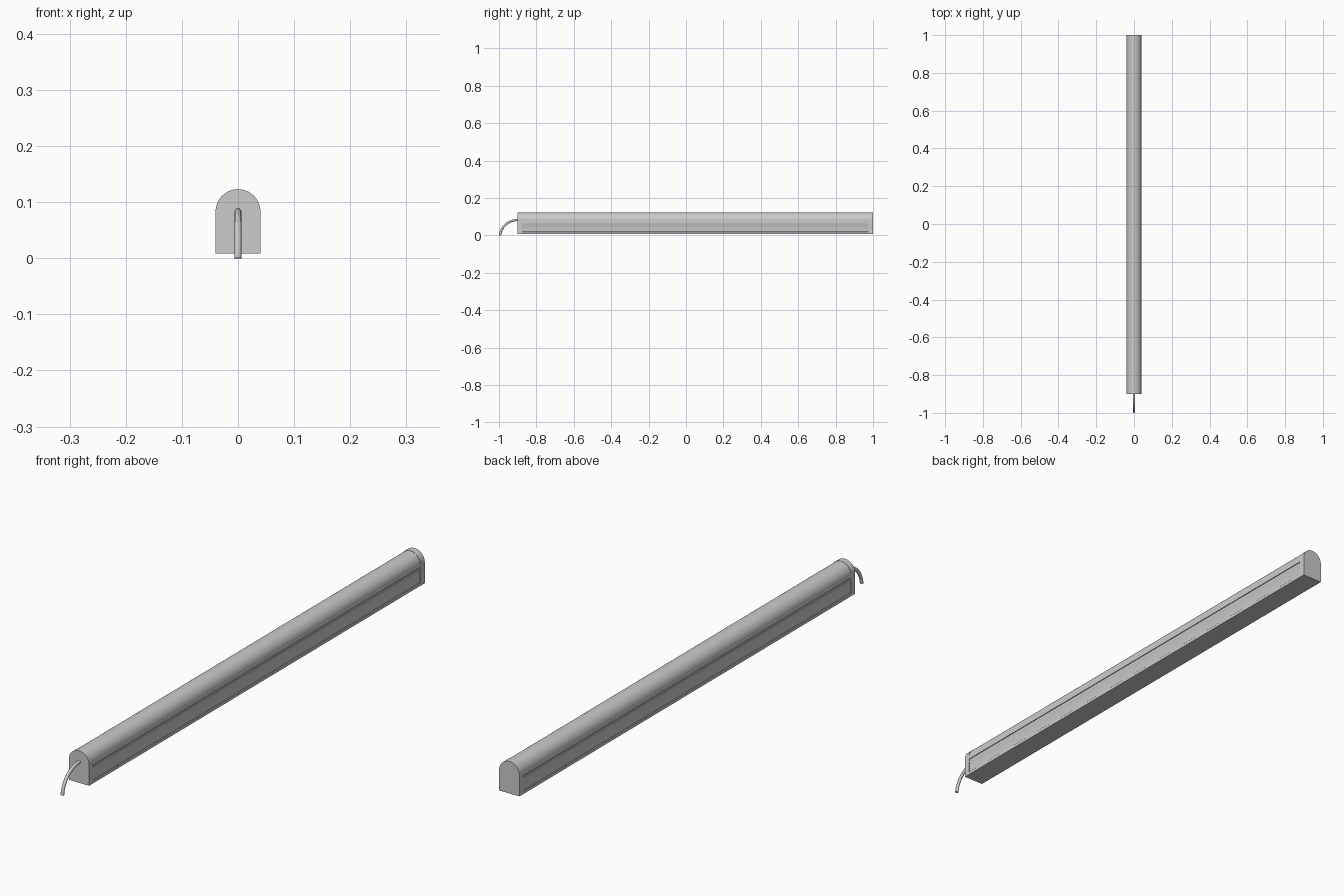
import bpy, bmesh, math

if "Cube" in bpy.data.objects:
    bpy.data.objects.remove(bpy.data.objects["Cube"])

R, ZC, ZB = 0.04, 0.083, 0.008


def arc(r, zc, n=32):
    return [(r * math.cos(math.pi * i / n), zc + r * math.sin(math.pi * i / n))
            for i in range(n + 1)]


def extrude_profile(name, pts, y0, y1):
    bm = bmesh.new()
    face = bm.faces.new([bm.verts.new((x, y0, z)) for x, z in pts])
    out = bmesh.ops.extrude_face_region(bm, geom=[face])
    moved = [v for v in out["geom"] if isinstance(v, bmesh.types.BMVert)]
    bmesh.ops.translate(bm, verts=moved, vec=(0, y1 - y0, 0))
    bmesh.ops.recalc_face_normals(bm, faces=bm.faces)
    mesh = bpy.data.meshes.new(name)
    bm.to_mesh(mesh)
    bm.free()
    ob = bpy.data.objects.new(name, mesh)
    bpy.context.collection.objects.link(ob)
    bpy.ops.object.select_all(action='DESELECT')
    bpy.context.view_layer.objects.active = ob
    ob.select_set(True)
    bpy.ops.object.shade_smooth_by_angle(angle=math.radians(30))
    return ob


# End caps with the full arched outline
cap = [(-R, ZB), (R, ZB)] + arc(R, ZC)
extrude_profile("front_end_cap", cap, -0.90, -0.878)
extrude_profile("back_end_cap", cap, 0.976, 1.0)

# Rounded light cover between the caps
r = R - 0.001
extrude_profile("light_cover", [(-r, 0.073), (r, 0.073)] + arc(r, ZC), -0.878, 0.976)

# Base housing: recessed side panel, ledge and groove below the cover
side = [(R, ZB), (R, 0.018), (R - 0.002, 0.020), (R - 0.002, 0.060),
        (R - 0.001, 0.062), (R - 0.001, 0.066), (R - 0.004, 0.067),
        (R - 0.004, 0.073)]
base = side + [(-x, z) for x, z in reversed(side)]
extrude_profile("base_housing", base, -0.878, 0.976)

# Power cable drooping from the front cap to the floor
curve = bpy.data.curves.new("power_cable", 'CURVE')
curve.dimensions = '3D'
curve.bevel_depth = 0.006
curve.bevel_resolution = 4
curve.resolution_u = 20
curve.use_fill_caps = True
sp = curve.splines.new('BEZIER')
sp.bezier_points.add(1)
for p, co, hl, hr in zip(sp.bezier_points,
                         [(0, -0.895, ZC), (0, -0.994, 0.0)],
                         [(0, -0.86, ZC), (0, -0.988, 0.048)],
                         [(0, -0.95, ZC), (0, -0.994, -0.03)]):
    p.handle_left_type = p.handle_right_type = 'FREE'
    p.co, p.handle_left, p.handle_right = co, hl, hr
bpy.context.collection.objects.link(bpy.data.objects.new("power_cable", curve))
